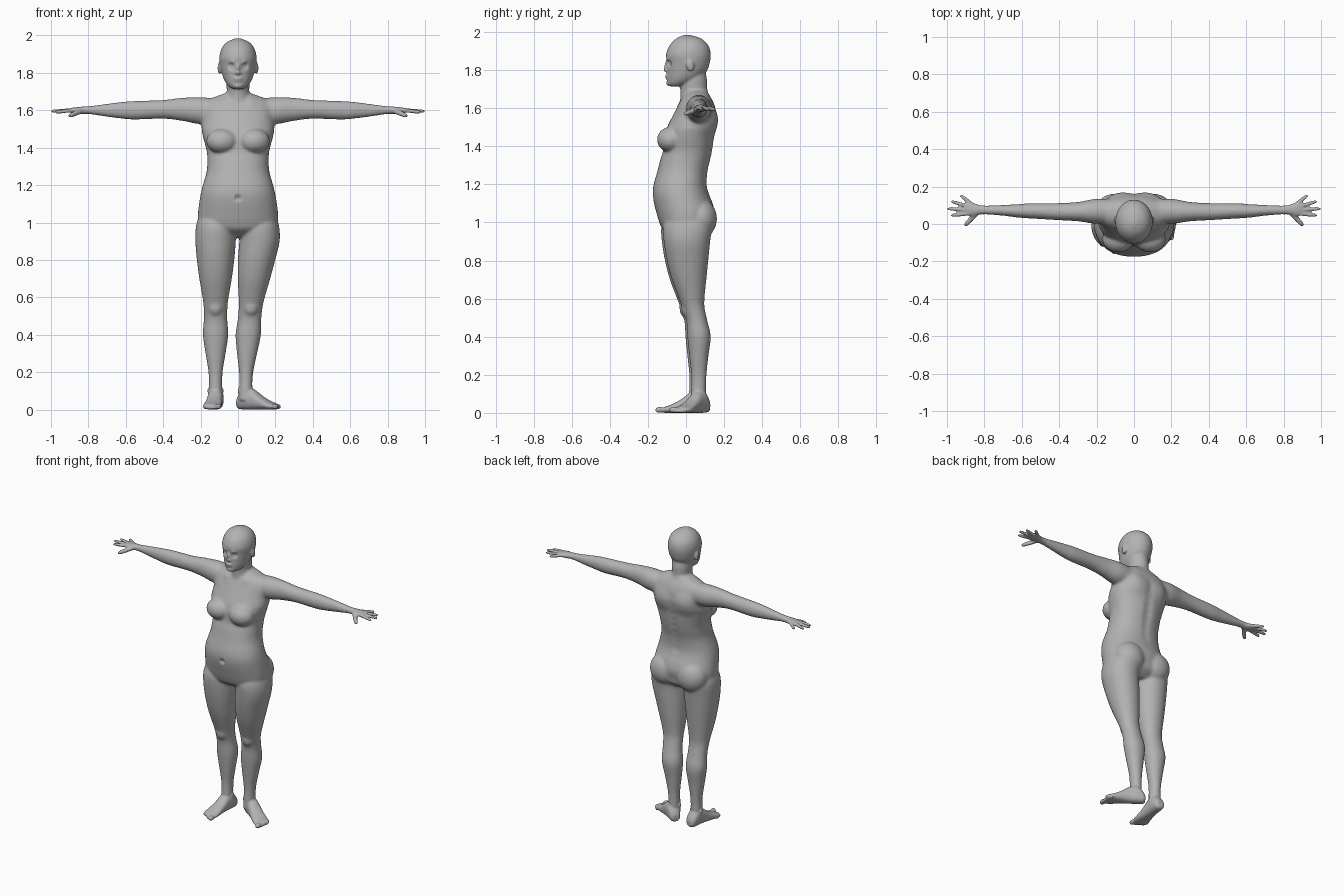
import bpy, bmesh, math
from mathutils import Vector, Matrix

cube = bpy.data.objects.get("Cube")
if cube:
    bpy.data.objects.remove(cube, do_unlink=True)

bm = bmesh.new()


def spline(a, b, c, d, f):
    """Catmull-Rom blend of four section rows."""
    return [0.5 * (2 * q + (r - p) * f + (2 * p - 5 * q + 4 * r - s) * f * f
                   + (3 * q - p - 3 * r + s) * f ** 3)
            for p, q, r, s in zip(a, b, c, d)]


def loft(rows, matrix=Matrix(), square=1.0, sides=32, steps=4):
    """Skin rounded sections (along, centre, half width, low, high)."""
    last = len(rows) - 1
    fine = []
    for i in range(last):
        four = [rows[max(i - 1, 0)], rows[i], rows[i + 1], rows[min(i + 2, last)]]
        fine += [spline(*four, k / steps) for k in range(steps)]
    fine.append(rows[-1])
    rings = []
    for t, u, width, low, high in fine:
        ring = []
        for k in range(sides):
            a = math.tau * k / sides
            c, s = math.cos(a), math.sin(a)
            x = u + width * math.copysign(abs(c) ** square, c)
            y = (low + high) / 2 + (high - low) / 2 * math.copysign(abs(s) ** square, s)
            ring.append(bm.verts.new(matrix @ Vector((x, y, t))))
        rings.append(ring)
    for lower, upper in zip(rings, rings[1:]):
        for k in range(sides):
            n = (k + 1) % sides
            bm.faces.new((lower[k], lower[n], upper[n], upper[k]))
    bm.faces.new(rings[0])
    bm.faces.new(rings[-1])


def frame(u, v, t, origin=(0, 0, 0)):
    """Matrix that sends section width, height and length to given axes."""
    m = Matrix((u, v, t)).transposed().to_4x4()
    m.translation = origin
    return m


def ball(centre, size, tilt=0):
    m = Matrix.Translation(centre) @ Matrix.Rotation(tilt, 4, "X") @ Matrix.Diagonal((*size, 1))
    bmesh.ops.create_icosphere(bm, subdivisions=3, radius=1, matrix=m)


def digit(start, end, r):
    """Tapered finger with a rounded tip."""
    a, b = Vector(start), Vector(end)
    n = (b - a).length
    m = Matrix.Translation(a) @ (b - a).to_track_quat("Z", "Y").to_matrix().to_4x4()
    parts = ((0, 1), (0.5, 1), (0.85, 0.85), (0.96, 0.6), (1, 0.2))
    loft([(n * f, 0, r * w, -r * w, r * w) for f, w in parts], m, sides=14)


# Torso
loft([(.92, 0, .1, -.06, .08), (.96, 0, .19, -.12, .13),
      (1, 0, .212, -.14, .14), (1.05, 0, .214, -.155, .15),
      (1.1, 0, .208, -.168, .14), (1.15, 0, .2, -.175, .12),
      (1.2, 0, .188, -.17, .11), (1.27, 0, .168, -.15, .115),
      (1.33, 0, .164, -.135, .13), (1.38, 0, .167, -.12, .14),
      (1.45, 0, .185, -.115, .15), (1.5, 0, .195, -.1, .16),
      (1.55, 0, .19, -.075, .165), (1.6, 0, .19, -.05, .155),
      (1.64, 0, .175, -.03, .14), (1.665, 0, .14, -.01, .125),
      (1.69, 0, .075, 0, .11)], square=0.9, sides=48)

# Neck and head
loft([(1.6, 0, .08, -.03, .14), (1.66, 0, .064, -.03, .125),
      (1.7, 0, .06, -.03, .112), (1.75, 0, .062, -.03, .11),
      (1.8, 0, .06, -.02, .1)])
loft([(1.715, 0, .03, -.085, -.03), (1.73, 0, .052, -.098, .03),
      (1.76, 0, .073, -.1, .08), (1.8, 0, .087, -.1, .112),
      (1.84, 0, .096, -.1, .125), (1.88, 0, .1, -.105, .13),
      (1.92, 0, .092, -.092, .122), (1.95, 0, .075, -.07, .1),
      (1.97, 0, .05, -.045, .072), (1.985, 0, .012, -.01, .022)], sides=40)

# Nose and lips
ball((0, -.1, 1.828), (.009, .014, .034), -0.25)
ball((0, -.103, 1.802), (.012, .016, .012))
ball((0, -.1, 1.77), (.024, .01, .006))
ball((0, -.099, 1.759), (.021, .01, .007))
ball((0, -.088, 1.732), (.026, .016, .016))

for side in (-1, 1):
    # Ear, nostril wing, breast, buttock
    ball((side * .099, .022, 1.825), (.01, .02, .033), 0.2)
    ball((side * .012, -.098, 1.798), (.008, .011, .008))
    ball((side * .085, -.08, 1.435), (.085, .073, .068))
    ball((side * .1, .075, 1.02), (.105, .088, .105))

    # Arm and palm
    arm = frame((0, 1, 0), (0, 0, 1), (side, 0, 0))
    loft([(.1, .07, .06, 1.54, 1.66), (.2, .068, .068, 1.525, 1.671),
          (.3, .066, .052, 1.543, 1.667), (.4, .066, .046, 1.555, 1.655),
          (.55, .07, .041, 1.55, 1.65), (.62, .07, .036, 1.555, 1.645),
          (.7, .073, .029, 1.565, 1.635), (.8, .075, .024, 1.58, 1.622),
          (.83, .076, .026, 1.58, 1.62), (.86, .078, .036, 1.582, 1.617),
          (.89, .082, .038, 1.586, 1.613), (.905, .085, .03, 1.59, 1.608)], arm)

    # Fingers and thumb
    for x, y, tip_x, tip_y, tip_z in ((.88, .055, .98, .046, 1.59),
                                      (.89, .076, 1, .082, 1.595),
                                      (.89, .095, .98, .122, 1.595),
                                      (.87, .108, .93, .155, 1.595)):
        digit((side * x, y, 1.6), (side * tip_x, tip_y, tip_z), .0105)
    digit((side * .835, .065, 1.598), (side * .905, -.01, 1.568), .014)

    # Leg, with the left one leaning inward
    def centre(z):
        return .04 + .075 * min(1, z / .9) ** 2 if side > 0 else -.12
    shift = side * .005
    loft([(z, centre(z), w, f + shift, b + shift) for z, w, f, b in (
        (1.04, .085, -.1, .1), (.98, .105, -.125, .13), (.9, .108, -.122, .122),
        (.8, .1, -.106, .112), (.7, .087, -.08, .102), (.6, .07, -.042, .092),
        (.55, .064, -.023, .093), (.48, .063, -.003, .108), (.4, .068, .002, .125),
        (.3, .054, .012, .113), (.2, .038, .022, .103), (.12, .035, .022, .1),
        (.05, .036, .02, .1))], square=0.95)
    ball((centre(.55), shift, .55), (.04, .03, .05))

    # Foot, turned out on the left
    d = Vector((.83, -.56, 0) if side > 0 else (-.1, -1, 0)).normalized()
    out = Vector((-d.y, d.x, 0)) * side
    heel = (0, .108, 0) if side > 0 else (-.112, .125, 0)
    foot = frame(out, (0, 0, 1), d, heel)
    loft([(0, 0, .022, .012, .05), (.015, 0, .034, .002, .08),
          (.05, 0, .041, 0, .115), (.1, 0, .041, 0, .108),
          (.15, .002, .044, 0, .072), (.2, .003, .05, 0, .045),
          (.235, .003, .049, 0, .033), (.25, 0, .042, .004, .026)], foot, 0.85)

    # Toes and ankle bones
    for k in range(5):
        r = .016 if k == 0 else .0115 - .0006 * k
        u = -.033 + .018 * k + (.004 if k else 0)
        length = .262 - .002 * k - .0025 * k * k
        ball(foot @ Vector((u, r, length)), (r, r * 1.5, r))
    for offset in (-.032, .032):
        ball((centre(.1) + offset, .06, .1), (.012, .014, .016))

# Fuse the parts into one skin
bmesh.ops.recalc_face_normals(bm, faces=bm.faces)
mesh = bpy.data.meshes.new("body")
bm.to_mesh(mesh)
bm.free()
body = bpy.data.objects.new("body", mesh)
bpy.context.collection.objects.link(body)
remesh = body.modifiers.new("Fuse", "REMESH")
remesh.mode = "VOXEL"
remesh.voxel_size = 0.006
graph = bpy.context.evaluated_depsgraph_get()
skin = bpy.data.meshes.new_from_object(body.evaluated_get(graph))
body.modifiers.clear()
body.data = skin
skin.name = "body"

# Soften the joins, more on the trunk than on the face, hands and feet
bm = bmesh.new()
bm.from_mesh(skin)


def soften(verts, times):
    for _ in range(times):
        bmesh.ops.smooth_vert(bm, verts=verts, factor=0.5,
                              use_axis_x=True, use_axis_y=True, use_axis_z=True)


soften(bm.verts[:], 2)
soften([v for v in bm.verts if abs(v.co.x) < .8 and .13 < v.co.z < 1.71], 8)
soften([v for v in bm.verts if abs(v.co.x) < .3 and 1.5 < v.co.z < 1.7], 14)


def push(centre, radius, move):
    """Sculpt stroke with a soft falloff."""
    c, move = Vector(centre), Vector(move)
    for v in bm.verts:
        q = (v.co - c).length_squared / radius ** 2
        if q < 1:
            v.co += move * (1 - q) ** 2


# Eyes, spine groove, shoulder blades, collar bones, navel
for side in (-1, 1):
    push((side * .036, -.09, 1.836), .026, (0, .015, 0))
    push((side * .036, -.08, 1.835), .016, (0, -.007, 0))
    push((side * .034, -.094, 1.857), .022, (0, -.005, 0))
    push((side * .1, .15, 1.53), .1, (0, .012, 0))
    push((side * .07, 0, 1.64), .045, (0, -.008, 0))
for k in range(9):
    push((0, .135, 1.2 + .045 * k), .05, (0, -.006, 0))
push((0, -.17, 1.13), .025, (0, .012, 0))
bm.to_mesh(skin)
bm.free()

# Skin colour
grey = bpy.data.materials.new("plain grey")
grey.use_nodes = True
colour = (.45, .45, .45, 1)
grey.diffuse_color = colour
next(n for n in grey.node_tree.nodes
     if n.type == "BSDF_PRINCIPLED").inputs["Base Color"].default_value = colour
skin.materials.clear()
skin.materials.append(grey)
for face in skin.polygons:
    face.material_index = 0
    face.use_smooth = True
